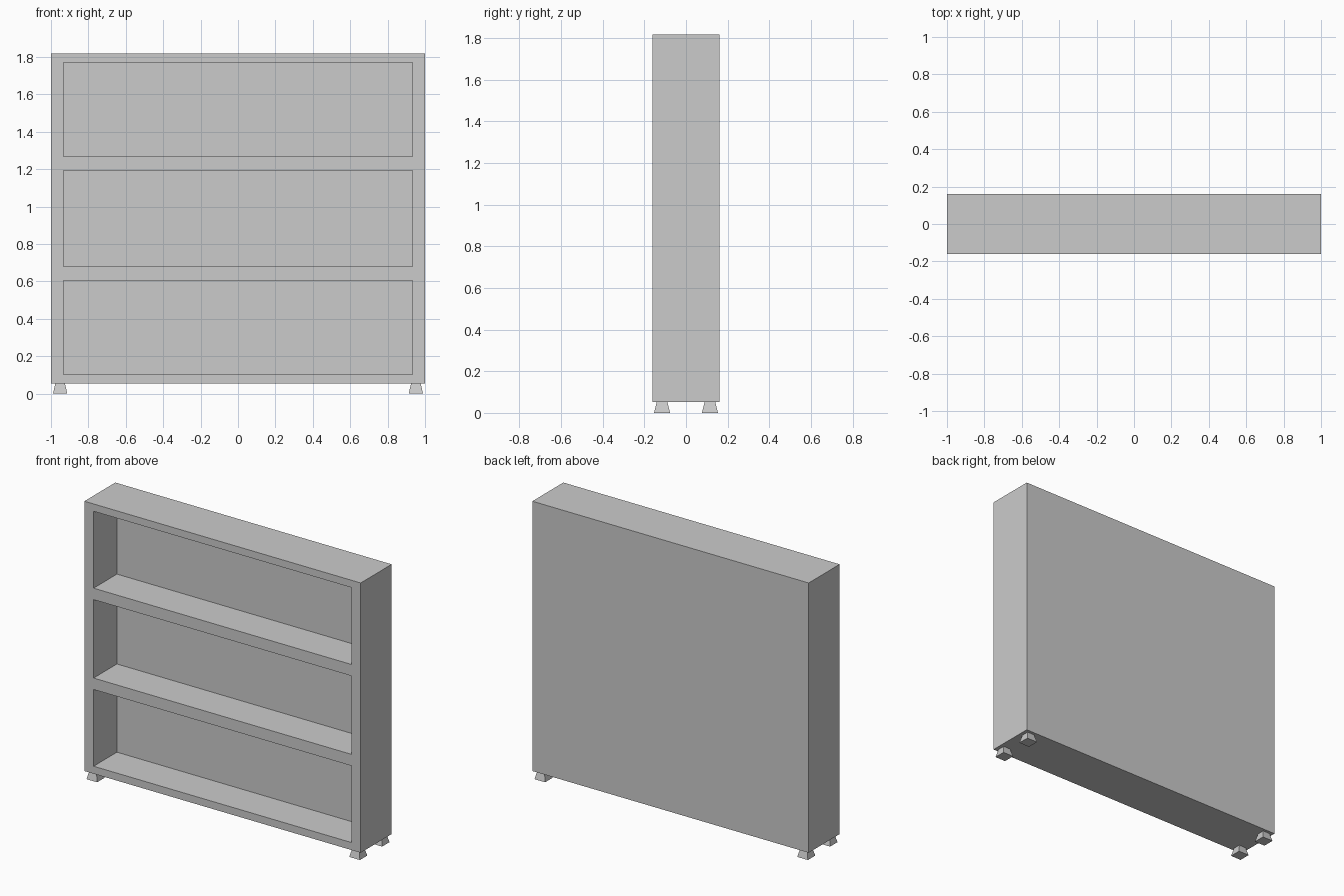
import bpy, bmesh

if "Cube" in bpy.data.objects:
    bpy.data.objects.remove(bpy.data.objects["Cube"])

W, D = 1.0, 0.16                 # half width, half depth
Z0, Z1 = 0.053, 1.818            # case bottom and top
RECESS = 0.241                   # shelf depth
XS = [-W, -0.933, 0.933, W]
ZS = [Z0, 0.102, 0.604, 0.679, 1.192, 1.267, 1.77, Z1]


def finish(name, bm):
    bmesh.ops.recalc_face_normals(bm, faces=bm.faces)
    mesh = bpy.data.meshes.new(name)
    bm.to_mesh(mesh)
    bm.free()
    obj = bpy.data.objects.new(name, mesh)
    bpy.context.collection.objects.link(obj)
    return obj


# Case: gridded front with three compartments pushed in, closed to the back
bm = bmesh.new()
grid = [[bm.verts.new((x, -D, z)) for x in XS] for z in ZS]
openings = []
for j in range(len(ZS) - 1):
    for i in range(len(XS) - 1):
        f = bm.faces.new((grid[j][i], grid[j][i + 1],
                          grid[j + 1][i + 1], grid[j + 1][i]))
        if i == 1 and j % 2 == 1:
            openings.append(f)
rim = [e for e in bm.edges if e.is_boundary]
inner = bmesh.ops.extrude_discrete_faces(bm, faces=openings)["faces"]
for f in inner:
    bmesh.ops.translate(bm, verts=f.verts, vec=(0, RECESS, 0))
shell = bmesh.ops.extrude_edge_only(bm, edges=rim)["geom"]
bmesh.ops.translate(bm, vec=(0, 2 * D, 0),
                    verts=[v for v in shell if isinstance(v, bmesh.types.BMVert)])
back = [e for e in shell if isinstance(e, bmesh.types.BMEdge) and e.is_boundary]
bmesh.ops.contextual_create(bm, geom=back)
bmesh.ops.remove_doubles(bm, verts=bm.verts, dist=1e-5)
finish("bookcase_body", bm)


# Feet: square blocks flaring towards the floor
def foot(name, cx, cy):
    bm = bmesh.new()
    bmesh.ops.create_cube(bm, size=1)
    for v in bm.verts:
        top = v.co.z > 0
        s = 0.051 if top else 0.077
        v.co = (cx + v.co.x * s, cy + v.co.y * s, Z0 if top else 0)
    finish(name, bm)


for sx, side in ((-1, "left"), (1, "right")):
    for sy, end in ((-1, "front"), (1, "back")):
        foot(f"{end}_{side}_foot", sx * 0.951, sy * 0.115)
